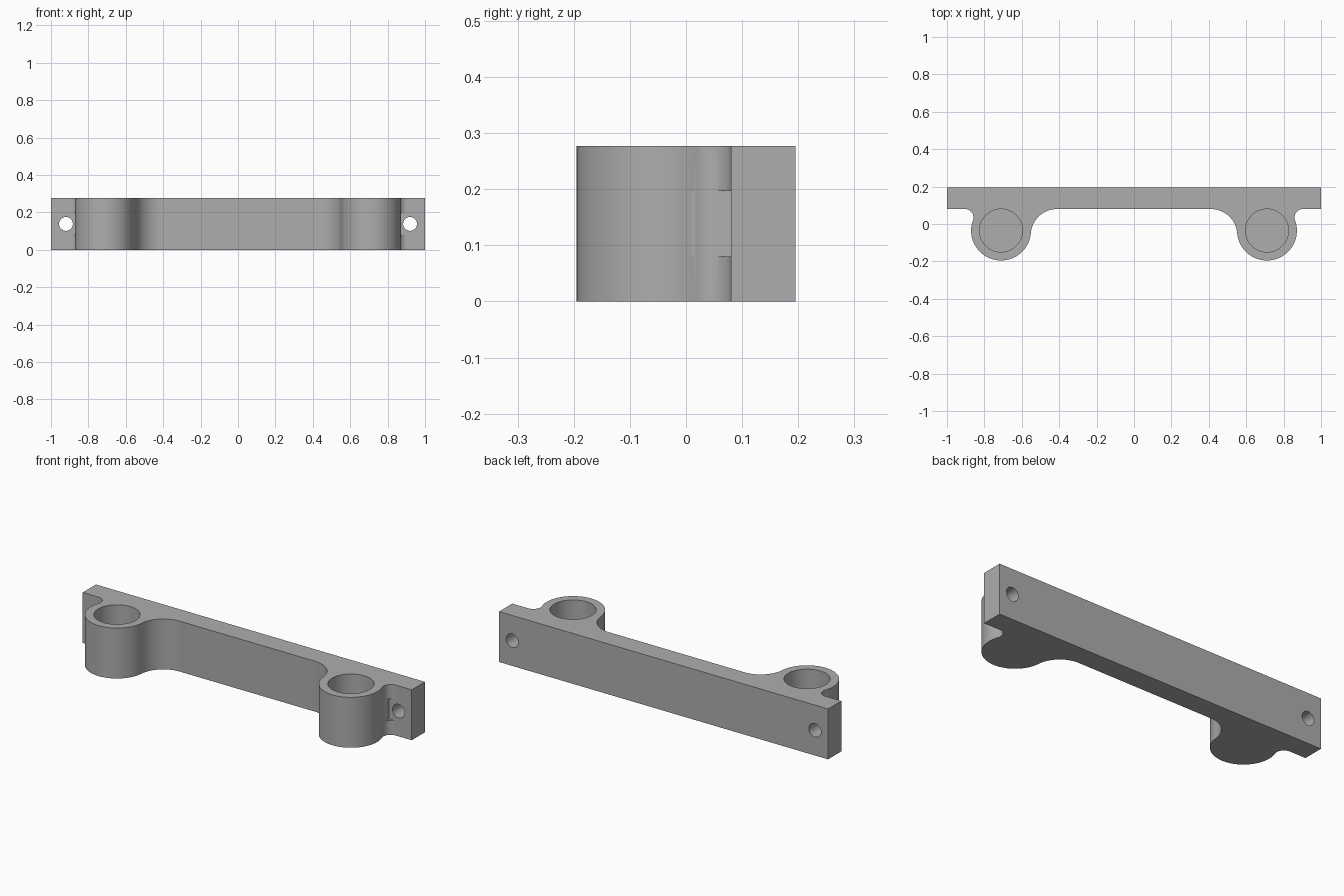
import bpy, bmesh, math
from mathutils import Vector

cube = bpy.data.objects.get("Cube")
if cube:
    bpy.data.objects.remove(cube, do_unlink=True)

HEIGHT, BACK, FRONT = 0.277, 0.195, 0.08     # bar height, bar back and front faces
SOCKET = Vector((0.711, -0.035))             # socket axis
RADIUS, BORE, FLOOR = 0.16, 0.115, 0.03

grey = bpy.data.materials.new("grey plastic")
grey.use_nodes = True
grey.diffuse_color = (0.42, 0.42, 0.42, 1)
grey.node_tree.nodes["Principled BSDF"].inputs["Base Color"].default_value = grey.diffuse_color


def arc(centre, radius, start, end, steps):
    """Points on an arc between two angles in radians."""
    angles = [start + (end - start) * i / steps for i in range(steps + 1)]
    return [centre + radius * Vector((math.cos(a), math.sin(a))) for a in angles]


def fillet_centre(radius, side):
    """Centre of a fillet touching both the bar front and the socket wall."""
    y = FRONT - radius
    dx = math.sqrt((RADIUS + radius) ** 2 - (y - SOCKET.y) ** 2)
    return Vector((SOCKET.x + side * dx, y))


def angle_to(a, b):
    return math.atan2(b.y - a.y, b.x - a.x)


# Half outline: bar end, outer fillet, round socket wall, inner fillet
outer_r, inner_r = 0.045, 0.141
outer, inner = fillet_centre(outer_r, 1), fillet_centre(inner_r, -1)
half = [Vector((1, BACK)), Vector((1, FRONT))]
half += arc(outer, outer_r, math.pi / 2, angle_to(outer, SOCKET) % math.tau, 16)
half += arc(SOCKET, RADIUS, angle_to(SOCKET, outer),
            angle_to(SOCKET, inner) % math.tau - math.tau, 56)[1:]
half += arc(inner, inner_r, angle_to(inner, SOCKET), math.pi / 2, 24)[1:]
outline = half + [Vector((-p.x, p.y)) for p in reversed(half)]

# Bracket body
bm = bmesh.new()
base = bm.faces.new([bm.verts.new((p.x, p.y, 0)) for p in outline])
top = bmesh.ops.extrude_face_region(bm, geom=[base])["geom"]
bmesh.ops.translate(bm, vec=(0, 0, HEIGHT),
                    verts=[v for v in top if isinstance(v, bmesh.types.BMVert)])
bmesh.ops.recalc_face_normals(bm, faces=bm.faces)
mesh = bpy.data.meshes.new("bracket")
bm.to_mesh(mesh)
bm.free()
mesh.materials.append(grey)
bracket = bpy.data.objects.new("bracket", mesh)
bpy.context.collection.objects.link(bracket)


def cut(cutter, name):
    """Subtract a cutter from the bracket, then discard it."""
    cutter.name = name
    cutter.hide_render = True
    cutter.data.materials.append(grey)
    mod = bracket.modifiers.new(name, "BOOLEAN")
    mod.operation, mod.solver, mod.object = "DIFFERENCE", "EXACT", cutter
    bpy.ops.object.select_all(action="DESELECT")
    bpy.context.view_layer.objects.active = bracket
    bracket.select_set(True)
    bpy.ops.object.modifier_apply(modifier=name)
    bpy.data.objects.remove(cutter, do_unlink=True)


for side in (1, -1):
    # Blind socket bore, open at the top
    bpy.ops.mesh.primitive_cylinder_add(vertices=64, radius=BORE, depth=HEIGHT,
                                        location=(side * SOCKET.x, SOCKET.y, FLOOR + HEIGHT / 2))
    cut(bpy.context.object, "socket_bore")
    # Screw hole through the bar end
    bpy.ops.mesh.primitive_cylinder_add(vertices=40, radius=0.037, depth=1,
                                        location=(side * 0.92, BACK, HEIGHT / 2),
                                        rotation=(math.pi / 2, 0, 0))
    cut(bpy.context.object, "screw_hole")
    # Clearance pocket for the screw head, cut into the outer fillet
    bpy.ops.mesh.primitive_cube_add(size=1, location=(side * 0.921, 0.045, HEIGHT / 2))
    pocket = bpy.context.object
    pocket.scale = (0.117, 0.07, 0.117)
    cut(pocket, "screw_pocket")

bpy.ops.object.select_all(action="DESELECT")
bpy.context.view_layer.objects.active = bracket
bracket.select_set(True)
bpy.ops.object.shade_smooth_by_angle(angle=math.radians(30))
